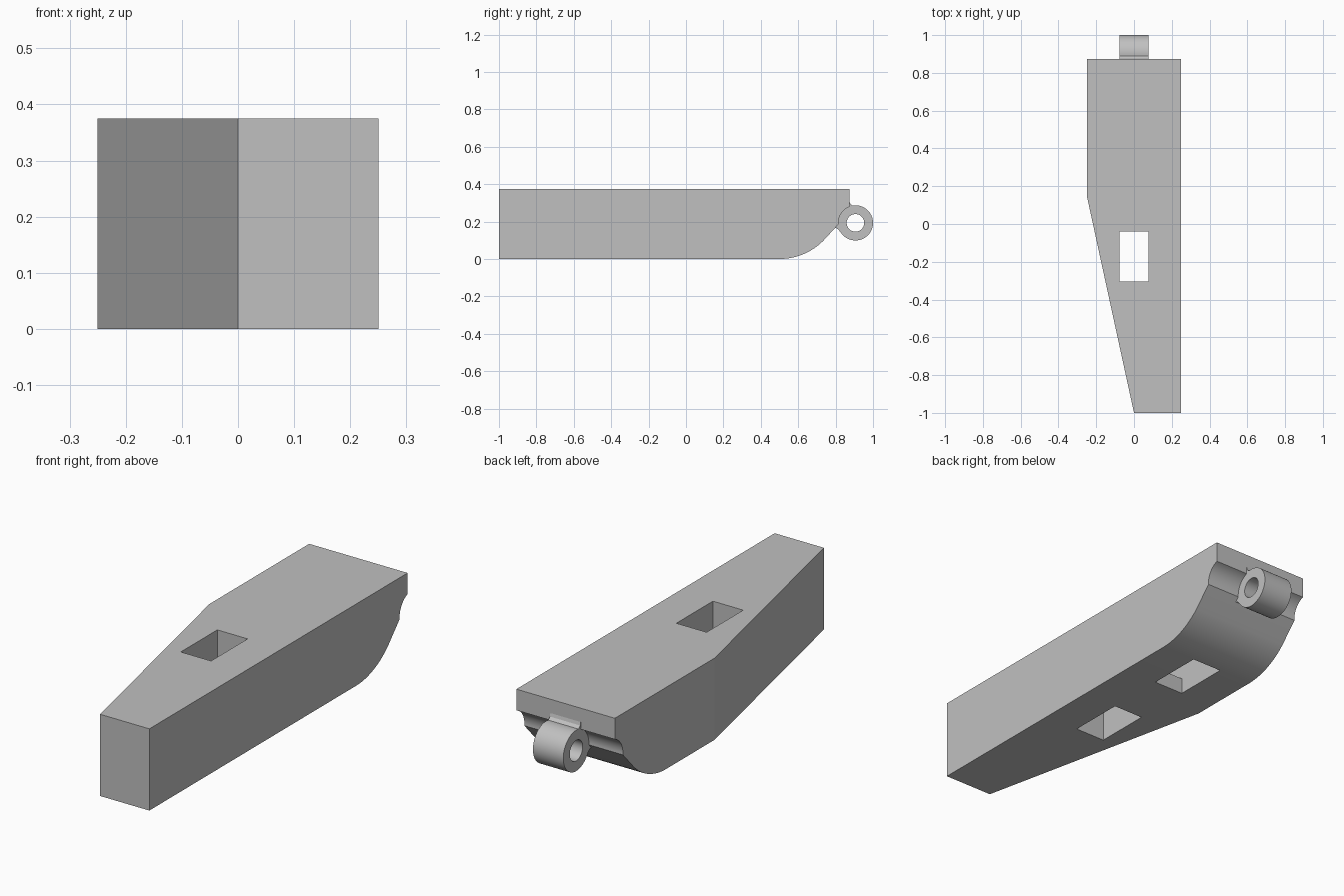
import bpy, bmesh, math
from mathutils import Vector

cube = bpy.data.objects.get("Cube")
if cube:
    bpy.data.objects.remove(cube, do_unlink=True)

grey = bpy.data.materials.new("plain grey")
grey.use_nodes = True
colour = (0.53, 0.53, 0.53, 1)
grey.diffuse_color = colour
grey.node_tree.nodes["Principled BSDF"].inputs["Base Color"].default_value = colour

HALF_W, SLOT_W = 0.25, 0.077
EYE_Y, EYE_Z, EYE_R = 0.906, 0.193, 0.094


def arc(cy, cz, r, start, end, steps):
    """Points on a circle in the side plane, angles in degrees."""
    angles = [math.radians(start + (end - start) * i / steps) for i in range(steps + 1)]
    return [(cy + r * math.cos(a), cz + r * math.sin(a)) for a in angles]


def extrude(name, outline, half_width, trim=None):
    """Extrude a (y, z) outline across x, optionally trimmed by a plane."""
    bm = bmesh.new()
    face = bm.faces.new([bm.verts.new((-half_width, y, z)) for y, z in outline])
    moved = bmesh.ops.extrude_face_region(bm, geom=[face])["geom"]
    bmesh.ops.translate(bm, vec=(2 * half_width, 0, 0),
                        verts=[v for v in moved if isinstance(v, bmesh.types.BMVert)])
    if trim:
        geom = bm.verts[:] + bm.edges[:] + bm.faces[:]
        cut = bmesh.ops.bisect_plane(bm, geom=geom, plane_co=trim[0], plane_no=trim[1],
                                     clear_outer=True)["geom_cut"]
        bmesh.ops.holes_fill(bm, edges=[e for e in cut if isinstance(e, bmesh.types.BMEdge)])
    bmesh.ops.recalc_face_normals(bm, faces=bm.faces)
    mesh = bpy.data.meshes.new(name)
    bm.to_mesh(mesh)
    bm.free()
    mesh.materials.append(grey)
    ob = bpy.data.objects.new(name, mesh)
    bpy.context.collection.objects.link(ob)
    return ob


def carve(ob, cutter):
    """Subtract the cutter, then discard it."""
    mod = ob.modifiers.new("carve", "BOOLEAN")
    mod.operation, mod.solver, mod.object = "DIFFERENCE", "EXACT", cutter
    bpy.context.view_layer.update()
    result = bpy.data.meshes.new_from_object(
        ob.evaluated_get(bpy.context.evaluated_depsgraph_get()))
    ob.modifiers.clear()
    ob.data = result
    bpy.data.objects.remove(cutter, do_unlink=True)


def smooth(ob):
    bpy.ops.object.select_all(action="DESELECT")
    ob.select_set(True)
    bpy.context.view_layer.objects.active = ob
    bpy.ops.object.shade_smooth_by_angle(angle=math.radians(10))


# Body: rounded underside, hollow groove at the back, one tapered side
side = [(-1, 0.375), (-1, 0)]
side += arc(0.5, 0.33, 0.33, -90, -45, 12)
side += arc(EYE_Y, EYE_Z, 0.0915, 185, 111, 14)
side += [(0.873, 0.375)]
body = extrude("body", side, HALF_W, trim=(Vector((0, -1, 0)), Vector((-1.15, -0.25, 0))))

# Strap slot: through hole, tunnel over a bar, and second opening underneath
slot = [(-0.305, -0.1), (-0.04, -0.1), (-0.04, 0.075), (0.24, 0.075), (0.24, -0.1),
        (0.505, -0.1), (0.505, 0.2), (-0.04, 0.2), (-0.04, 0.5), (-0.305, 0.5)]
carve(body, extrude("slot_cutter", slot, SLOT_W))
smooth(body)

# Hinge eye: ring with a flared neck that runs into the body
neck = [(0.815, 0.157), (0.802, 0.166), (0.785, 0.162), (0.77, 0.22), (0.85, 0.33),
        (0.873, 0.312), (0.877, 0.297)]
eye = extrude("hinge_eye", arc(EYE_Y, EYE_Z, EYE_R, 100, -147, 36) + neck, SLOT_W)
carve(eye, extrude("pin_cutter", arc(EYE_Y, EYE_Z, EYE_R / 2, 0, 352.5, 47), 0.2))
smooth(eye)
